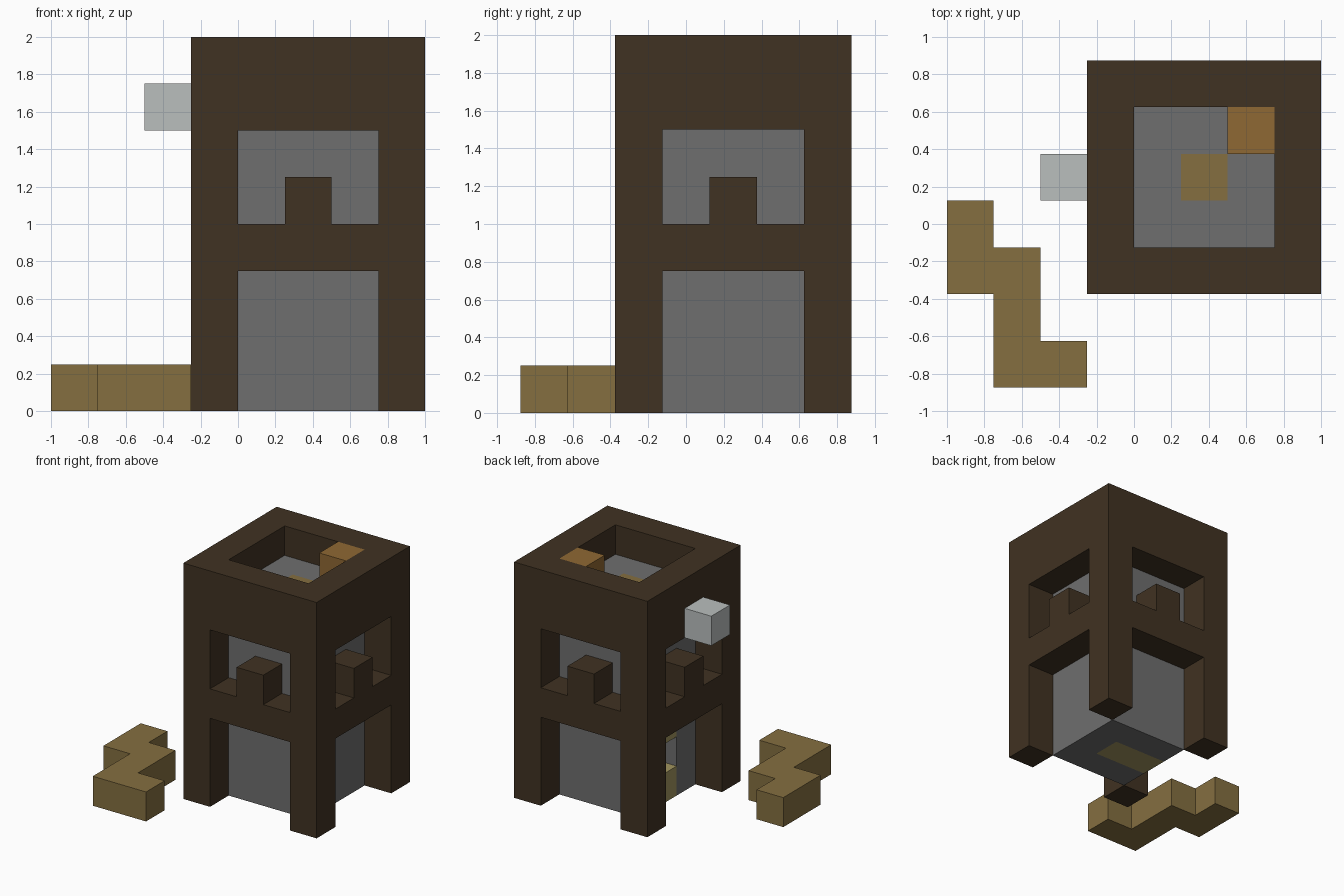
import bpy, bmesh
from itertools import product
from mathutils import Vector

cube = bpy.data.objects.get("Cube")
if cube:
    bpy.data.objects.remove(cube, do_unlink=True)

UNIT = 0.25
ORIGIN = Vector((-1, -0.875, 0))


def material(name, *srgb):
    linear = [((c / 255 + 0.055) / 1.055) ** 2.4 for c in srgb] + [1]
    mat = bpy.data.materials.new(name)
    mat.use_nodes = True
    mat.diffuse_color = linear
    bsdf = next(n for n in mat.node_tree.nodes if n.type == 'BSDF_PRINCIPLED')
    bsdf.inputs["Base Color"].default_value = linear
    return mat


def blocks(name, cells, mat):
    """Join unit blocks into one clean shell with no inner faces."""
    cells = set(cells)
    bm = bmesh.new()
    for cell in cells:
        for axis, side in product(range(3), (0, 1)):
            neighbour = list(cell)
            neighbour[axis] += 2 * side - 1
            if tuple(neighbour) in cells:
                continue
            u, v = (axis + 1) % 3, (axis + 2) % 3
            ring = []
            for a, b in ((0, 0), (1, 0), (1, 1), (0, 1)):
                corner = Vector(cell)
                corner[axis] += side
                corner[u] += a
                corner[v] += b
                ring.append(bm.verts.new(ORIGIN + corner * UNIT))
            bm.faces.new(ring if side else ring[::-1])
    bmesh.ops.remove_doubles(bm, verts=bm.verts[:], dist=0.001)
    bmesh.ops.dissolve_limit(bm, angle_limit=0.01, verts=bm.verts[:],
                             edges=bm.edges[:])
    mesh = bpy.data.meshes.new(name)
    bm.to_mesh(mesh)
    bm.free()
    mesh.materials.append(mat)
    obj = bpy.data.objects.new(name, mesh)
    bpy.context.collection.objects.link(obj)
    return obj


dark_wood = material("dark wood", 64, 50, 34)
stone = material("grey stone", 110, 110, 110)
tan = material("tan path", 133, 111, 64)
pale = material("pale wood", 162, 149, 95)
orange = material("orange wood", 143, 104, 51)
white = material("pale lamp", 186, 191, 190)


# Timber frame: corner posts, middle rail, top wall and window posts
def in_frame(i, j, k):
    on_x, on_y = i in (3, 7), j in (2, 6)
    if on_x and on_y:
        return True
    if not (on_x or on_y):
        return False
    return k in (3, 6, 7) or (k == 4 and (i == 5 or j == 4))


blocks("tower_frame",
       [c for c in product(range(3, 8), range(2, 7), range(8)) if in_frame(*c)],
       dark_wood)

# Stone core with a doorway niche and a roof plug
niche_floor = [(4, 4, 0), (5, 4, 0)]
niche_space = [(4, 4, 1), (5, 4, 1)]
lintel = [(4, 4, 2)]
roof_plug = [(5, 4, 6)]
cut = niche_floor + niche_space + lintel + roof_plug
blocks("stone_core",
       [c for c in product(range(4, 7), range(3, 6), range(7)) if c not in cut],
       stone)
blocks("niche_floor", niche_floor, pale)
blocks("niche_lintel", lintel, pale)
blocks("roof_plug", roof_plug, tan)

# Single blocks on the roof and the side wall
blocks("roof_block", [(6, 5, 7)], orange)
blocks("wall_lamp", [(2, 4, 6)], white)

# Winding path on the ground
path_rows = {0: range(2, 4), 1: range(0, 3), 2: range(0, 1)}
blocks("ground_path", [(i, j, 0) for i, row in path_rows.items() for j in row], tan)
